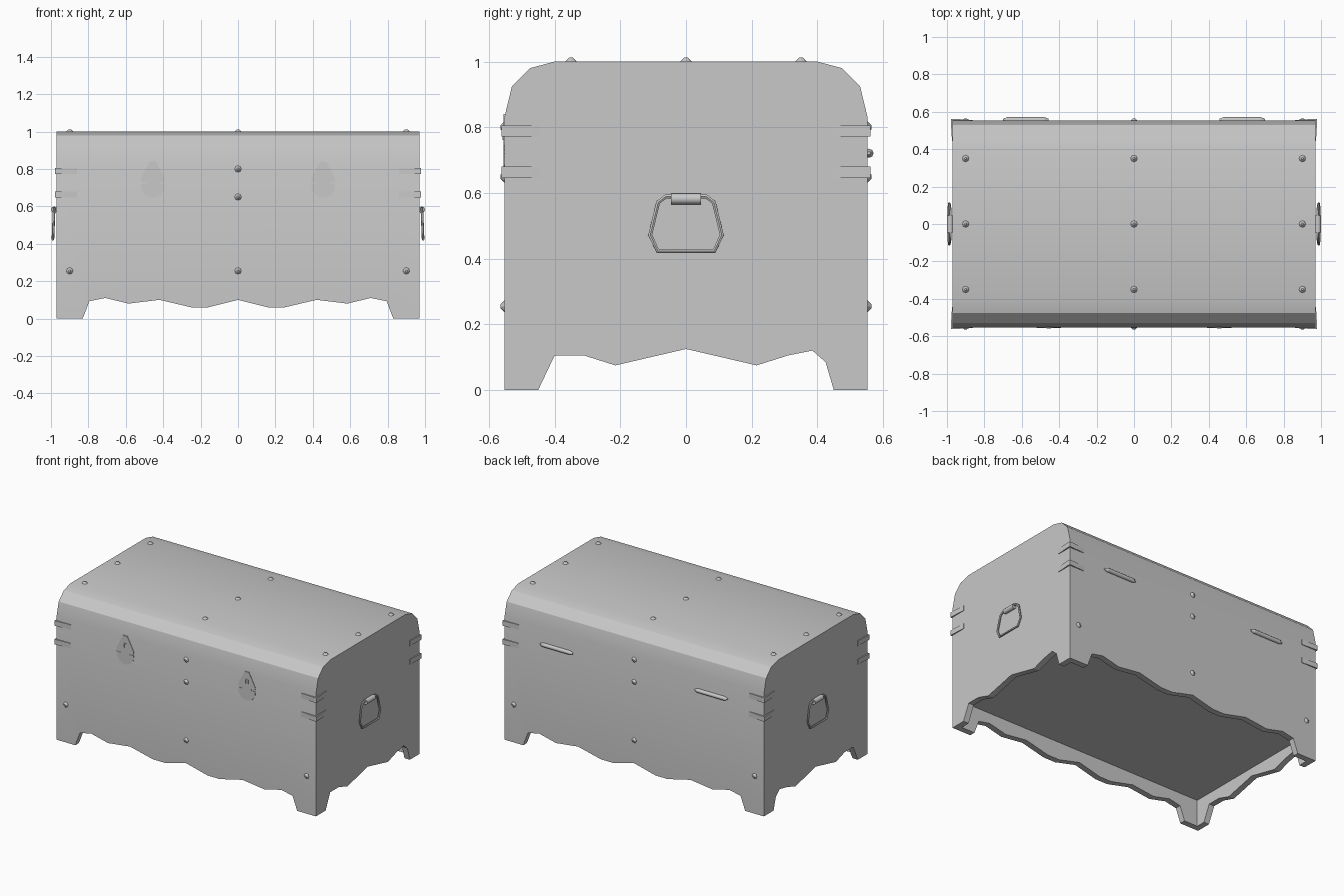
import bpy, bmesh, math
from mathutils import Matrix, Vector

if "Cube" in bpy.data.objects:
    bpy.data.objects.remove(bpy.data.objects["Cube"])

grey = bpy.data.materials.new("plain grey")
grey.use_nodes = True
GREY = (0.58, 0.58, 0.58, 1)
grey.diffuse_color = GREY
grey.node_tree.nodes["Principled BSDF"].inputs["Base Color"].default_value = GREY


def add_object(name, bm, angle=30):
    bmesh.ops.recalc_face_normals(bm, faces=bm.faces)
    mesh = bpy.data.meshes.new(name)
    bm.to_mesh(mesh)
    bm.free()
    mesh.materials.append(grey)
    obj = bpy.data.objects.new(name, mesh)
    bpy.context.collection.objects.link(obj)
    smooth(obj, angle)
    return obj


def smooth(obj, angle):
    bpy.ops.object.select_all(action='DESELECT')
    bpy.context.view_layer.objects.active = obj
    obj.select_set(True)
    bpy.ops.object.shade_smooth_by_angle(angle=math.radians(angle))


def prism(name, points, place, start, end, angle=30):
    """Extrude a 2D outline; place(u, v, w) gives the 3D position."""
    bm = bmesh.new()
    face = bm.faces.new([bm.verts.new(place(u, v, start)) for u, v in points])
    step = Vector(place(0, 0, end)) - Vector(place(0, 0, start))
    new = bmesh.ops.extrude_face_region(bm, geom=[face], use_keep_orig=True)["geom"]
    bmesh.ops.translate(bm, vec=step, verts=[g for g in new if isinstance(g, bmesh.types.BMVert)])
    return add_object(name, bm, angle)


def mirrored(half):
    return half + [(-u, v) for u, v in reversed(half) if u != 0]


along_x = lambda u, v, w: (w, u, v)
along_y = lambda u, v, w: (u, w, v)
along_z = lambda u, v, w: (u, v, w)
W, D, FLOOR, WALL = 0.97, 0.553, 0.18, 0.04

# Chest body with rounded lid
chest = prism("chest_body", mirrored([(D, 0), (D, 0.83), (0.53, 0.925), (0.475, 0.98), (0.4, 1)]),
              along_x, -W, W)

# Cutters for the hollow base and the wavy skirts
iw, idp = W - WALL, D - WALL
cutters = [
    prism("base_hollow_cutter", [(-iw, -idp), (iw, -idp), (iw, idp), (-iw, idp)], along_z, -0.2, FLOOR),
    prism("long_skirt_cutter", mirrored(
        [(0.83, -0.1), (0.83, 0), (0.795, 0.093), (0.71, 0.11), (0.585, 0.08),
         (0.42, 0.1), (0.25, 0.06), (0.16, 0.06), (0, 0.1)]), along_y, -1, 1),
    prism("end_skirt_cutter",
          [(0.45, -0.1), (0.45, 0), (0.425, 0.085), (0.385, 0.12), (0.31, 0.105), (0.215, 0.075),
           (0, 0.125), (-0.215, 0.075), (-0.31, 0.105), (-0.4, 0.105), (-0.45, 0), (-0.45, -0.1)],
          along_x, -1.2, 1.2),
]
for cutter in cutters:
    cutter.hide_render = True
    mod = chest.modifiers.new(cutter.name, 'BOOLEAN')
    mod.operation = 'DIFFERENCE'
    mod.solver = 'EXACT'
    mod.object = cutter
bpy.context.view_layer.update()
cut = chest.evaluated_get(bpy.context.evaluated_depsgraph_get())
shape = bpy.data.meshes.new_from_object(cut)
chest.modifiers.clear()
chest.data = shape
for cutter in cutters:
    bpy.data.objects.remove(cutter)
smooth(chest, 36)

# Corner straps, folded around each upright edge
T = 0.009
for sx, side in ((-1, "right"), (1, "left")):
    for sy, end in ((-1, "front"), (1, "back")):
        for z, level in ((0.789, "upper"), (0.663, "lower")):
            outline = [(0.86, D - T), (0.86, D + 0.003), (W - 0.01, D + T), (W + T, D + T),
                       (W + T, D - 0.01), (W + 0.003, 0.445), (W - T, 0.445), (W - T, D - T)]
            prism(f"{level}_{end}_{side}_strap", [(u * sx, v * sy) for u, v in outline],
                  along_z, z - 0.017, z + 0.017)

# Stud heads: low faceted cones
def stud(name, position, direction):
    bm = bmesh.new()
    turn = Vector(direction).to_track_quat('Z', 'Y').to_matrix().to_4x4()
    bmesh.ops.create_cone(bm, cap_ends=True, segments=8, radius1=0.02, radius2=0.006, depth=0.014,
                          matrix=Matrix.Translation(position) @ turn @ Matrix.Translation((0, 0, 0.005)))
    add_object(name, bm)


for x in (-0.9, 0, 0.9):
    for y in (-0.35, 0, 0.35):
        stud("lid_stud", (x, y, 1), (0, 0, 1))
for sy, end in ((-1, "front"), (1, "back")):
    for x, z in ((0, 0.8), (0, 0.65), (0, 0.255), (-0.9, 0.255), (0.9, 0.255)):
        stud(f"{end}_stud", (x, sy * D, z), (0, sy, 0))

hasp = mirrored([(0.015, 0.84), (0.035, 0.805), (0.065, 0.745), (0.06, 0.73), (0.032, 0.73),
                 (0.032, 0.722), (0.064, 0.722), (0.06, 0.685), (0.038, 0.66), (0.012, 0.648)])
staple = [(-0.012, 0.762), (-0.012, 0.79), (0.012, 0.79), (0.012, 0.762),
          (0.006, 0.762), (0.006, 0.784), (-0.006, 0.784), (-0.006, 0.762)]
handle = mirrored([(0.045, 0.589), (0.062, 0.589), (0.085, 0.571), (0.109, 0.472), (0.086, 0.423)])

for s, side in ((-1, "right"), (1, "left")):
    # Hasp plate and staple on the front
    shift = lambda pts: [(u + s * 0.455, v) for u, v in pts]
    prism(f"{side}_hasp_plate", shift(hasp), along_y, -D - 0.003, -D + 0.003)
    prism(f"{side}_hasp_staple", shift(staple), along_y, -D - 0.006, -D)

    # Tapered hinge barrel on the back
    bm = bmesh.new()
    spin = Matrix.Rotation(math.pi / 2, 4, 'Y')
    for x, r1, r2, depth in ((0, 0.014, 0.014, 0.2), (0.111, 0.014, 0.005, 0.022), (-0.111, 0.005, 0.014, 0.022)):
        bmesh.ops.create_cone(bm, cap_ends=True, segments=8, radius1=r1, radius2=r2, depth=depth,
                              matrix=Matrix.Translation((s * 0.578 + x, D + 0.004, 0.721)) @ spin)
    add_object(f"{side}_hinge", bm, 50)

    # Drop handle ring, leaning slightly outwards at the bottom
    curve = bpy.data.curves.new(f"{side}_handle_ring", 'CURVE')
    curve.dimensions = '3D'
    curve.bevel_depth = 0.007
    curve.bevel_resolution = 1
    spline = curve.splines.new('POLY')
    spline.points.add(len(handle) - 1)
    for p, (y, z) in zip(spline.points, handle):
        p.co = (s * (0.983 + (0.589 - z) * 0.04), y, z, 1)
    spline.use_cyclic_u = True
    curve.materials.append(grey)
    ring = bpy.data.objects.new(f"{side}_handle_ring", curve)
    bpy.context.collection.objects.link(ring)
    bpy.ops.object.select_all(action='DESELECT')
    bpy.context.view_layer.objects.active = ring
    ring.select_set(True)
    bpy.ops.object.convert(target='MESH')
    smooth(ring, 50)

    # Sleeve that holds the ring
    bm = bmesh.new()
    bmesh.ops.create_cone(bm, cap_ends=True, segments=12, radius1=0.017, radius2=0.017, depth=0.09,
                          matrix=Matrix.Translation((s * 0.983, 0, 0.582)) @ Matrix.Rotation(math.pi / 2, 4, 'X'))
    add_object(f"{side}_handle_sleeve", bm, 40)
